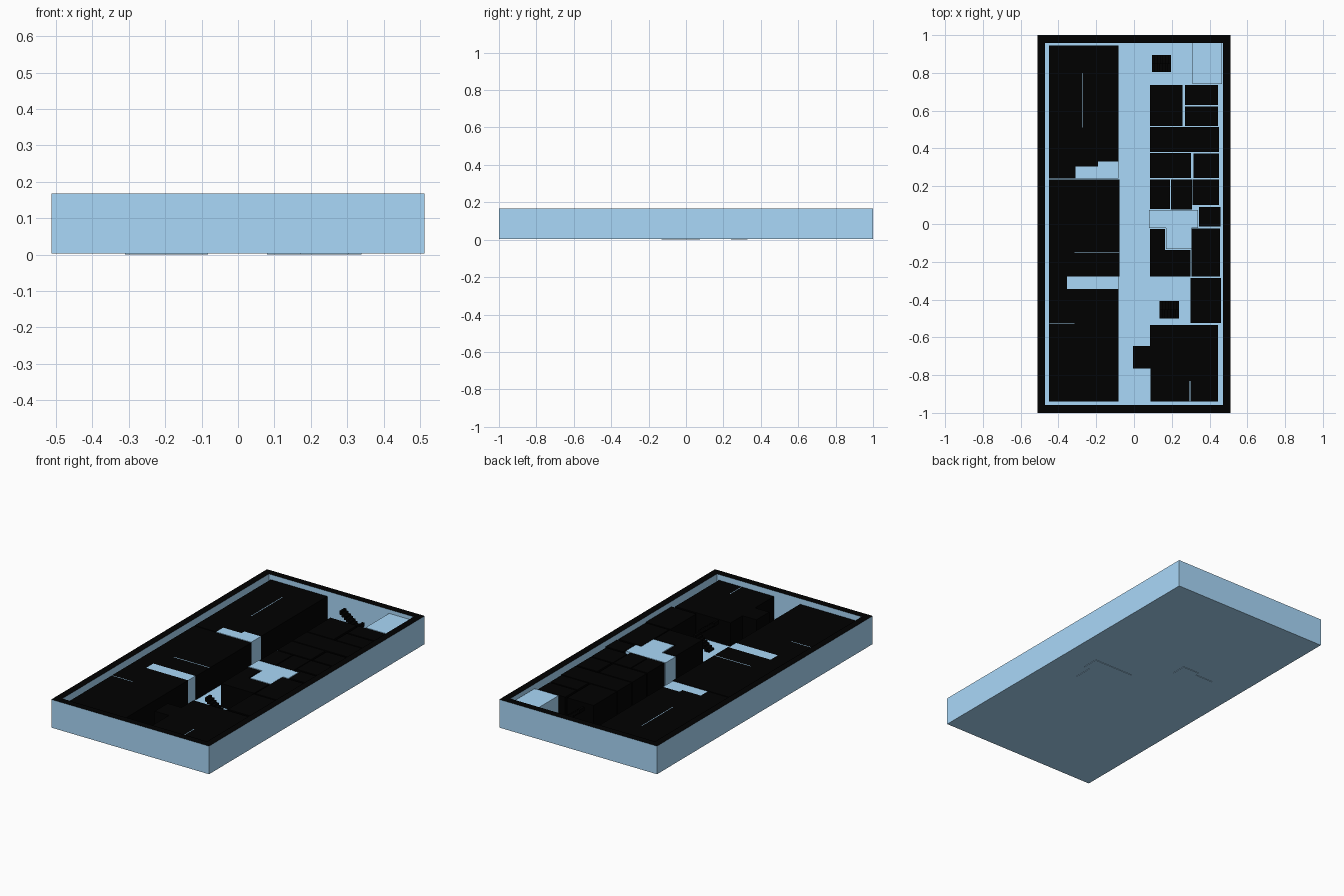
import bpy, bmesh
from mathutils import Matrix, Vector

if "Cube" in bpy.data.objects:
    bpy.data.objects.remove(bpy.data.objects["Cube"])

FLOOR = 0.006   # top of the floor slab
ROOM = 0.145    # top of the room blocks
RIM = 0.168     # top of the outer wall


def material(name, color):
    mat = bpy.data.materials.new(name)
    mat.diffuse_color = (*color, 1)
    mat.use_nodes = True
    mat.node_tree.nodes["Principled BSDF"].inputs["Base Color"].default_value = mat.diffuse_color
    return mat


BLUE = material("blue", (0.40, 0.69, 0.95))
BLACK = material("black", (0.0, 0.0, 0.0))


def finish(name, bm, *mats):
    mesh = bpy.data.meshes.new(name)
    bm.to_mesh(mesh)
    bm.free()
    for mat in mats:
        mesh.materials.append(mat)
    obj = bpy.data.objects.new(name, mesh)
    bpy.context.collection.objects.link(obj)
    return obj


def add_box(bm, x0, x1, y0, y1, z0, z1):
    size = Vector((x1 - x0, y1 - y0, z1 - z0))
    mid = Vector((x0 + x1, y0 + y1, z0 + z1)) / 2
    mat = Matrix.Translation(mid) @ Matrix.Diagonal(size).to_4x4()
    bmesh.ops.create_cube(bm, size=1, matrix=mat)


def prism(name, outline, mat=BLACK, z0=FLOOR, z1=ROOM):
    """Extrude a floor-plan outline into a solid block."""
    bm = bmesh.new()
    face = bm.faces.new([bm.verts.new((x, y, z0)) for x, y in outline])
    out = bmesh.ops.extrude_face_region(bm, geom=[face], use_keep_orig=True)
    verts = [v for v in out["geom"] if isinstance(v, bmesh.types.BMVert)]
    bmesh.ops.translate(bm, verts=verts, vec=(0, 0, z1 - z0))
    bmesh.ops.recalc_face_normals(bm, faces=bm.faces)
    return finish(name, bm, mat)


def room(name, x0, x1, y0, y1, mat=BLACK, z0=FLOOR, z1=ROOM):
    return prism(name, [(x0, y0), (x1, y0), (x1, y1), (x0, y1)], mat, z0, z1)


def stairs(name, x0, x1, y0, y1, steps=7):
    """U-shaped stair: back flight climbs to +x, front flight returns."""
    bm = bmesh.new()
    run, rise, ym = (x1 - x0) / steps, 0.155 / (2 * steps), (y0 + y1) / 2
    for i in range(steps):
        low, high = FLOOR + i * rise, FLOOR + (steps + i) * rise
        add_box(bm, x0 + i * run, x0 + (i + 1) * run, ym, y1,
                max(FLOOR, low - rise), low + rise)
        add_box(bm, x1 - (i + 1) * run, x1 - i * run, y0, ym,
                high - rise, high + rise)
    return finish(name, bm, BLACK)


# Outer shell: blue tray with a black rim
bm = bmesh.new()
add_box(bm, -0.512, 0.512, -1, 1, 0.003, RIM)
top = max(bm.faces, key=lambda f: f.calc_center_median().z)
rim = bmesh.ops.inset_region(bm, faces=[top], thickness=0.042,
                             use_even_offset=True)
for face in rim["faces"]:
    face.material_index = 1
well = bmesh.ops.extrude_face_region(bm, geom=[top])
for v in well["geom"]:
    if isinstance(v, bmesh.types.BMVert):
        v.co.z = FLOOR
if top.is_valid:
    bmesh.ops.delete(bm, geom=[top], context="FACES_ONLY")
for face in bm.faces:
    flat_rim = all(v.co.z > RIM - 0.001 for v in face.verts)
    face.material_index = 1 if flat_rim else 0
bmesh.ops.recalc_face_normals(bm, faces=bm.faces)
finish("outer_shell", bm, BLUE, BLACK)

# Left side rooms
prism("left_back_room", [(-0.45, 0.24), (-0.31, 0.24), (-0.31, 0.305),
                         (-0.19, 0.305), (-0.19, 0.33), (-0.082, 0.33),
                         (-0.082, 0.945), (-0.45, 0.945)])
prism("left_back_closet", [(-0.31, 0.24), (-0.082, 0.24), (-0.082, 0.33),
                           (-0.19, 0.33), (-0.19, 0.305), (-0.31, 0.305)],
      BLUE, 0.0)
room("left_middle_room", -0.45, -0.078, -0.278, 0.235)
room("left_passage_closet", -0.355, -0.082, -0.345, -0.278, BLUE)
prism("left_front_room", [(-0.45, -0.94), (-0.082, -0.94), (-0.082, -0.345),
                          (-0.355, -0.345), (-0.355, -0.278), (-0.45, -0.278)])

# Right side rooms: x0, x1, y0, y1
right_rooms = [
    (0.085, 0.257, 0.52, 0.735), (0.27, 0.445, 0.63, 0.735),
    (0.27, 0.445, 0.52, 0.622), (0.085, 0.45, 0.382, 0.514),
    (0.085, 0.303, 0.243, 0.376), (0.315, 0.45, 0.243, 0.372),
    (0.085, 0.19, 0.08, 0.235), (0.195, 0.306, 0.077, 0.235),
    (0.31, 0.45, 0.1, 0.235), (0.345, 0.458, -0.013, 0.09),
    (0.305, 0.455, -0.277, -0.025), (0.30, 0.46, -0.523, -0.285),
]
for i, dims in enumerate(right_rooms):
    room(f"right_room_{i + 1}", *dims)
prism("right_corner_room", [(0.085, -0.277), (0.299, -0.277), (0.299, -0.137),
                            (0.164, -0.137), (0.164, -0.026), (0.085, -0.026)])
prism("right_hall_block", [(0.08, -0.02), (0.17, -0.02), (0.17, -0.132),
                           (0.304, -0.132), (0.304, -0.02), (0.34, -0.02),
                           (0.34, 0.075), (0.08, 0.075)], BLUE, 0.0)
prism("right_front_room", [(0.087, -0.94), (0.445, -0.94), (0.445, -0.535),
                           (0.085, -0.535), (0.085, -0.645), (-0.005, -0.645),
                           (-0.005, -0.765), (0.087, -0.765)])
room("back_corner_block", 0.31, 0.465, 0.74, 0.96, BLUE)

# Thin partition lines on the large rooms
seams = [(-0.273, -0.269, 0.51, 0.8), (-0.315, -0.078, -0.152, -0.147),
         (-0.45, -0.315, -0.53, -0.526), (0.294, 0.298, -0.94, -0.83)]
for i, dims in enumerate(seams):
    room(f"partition_{i + 1}", *dims, BLUE, 0.1, ROOM + 0.0006)

# Stairs in the two open halls
stairs("back_stairs", 0.095, 0.195, 0.805, 0.895)
stairs("front_stairs", 0.135, 0.237, -0.5, -0.407)
